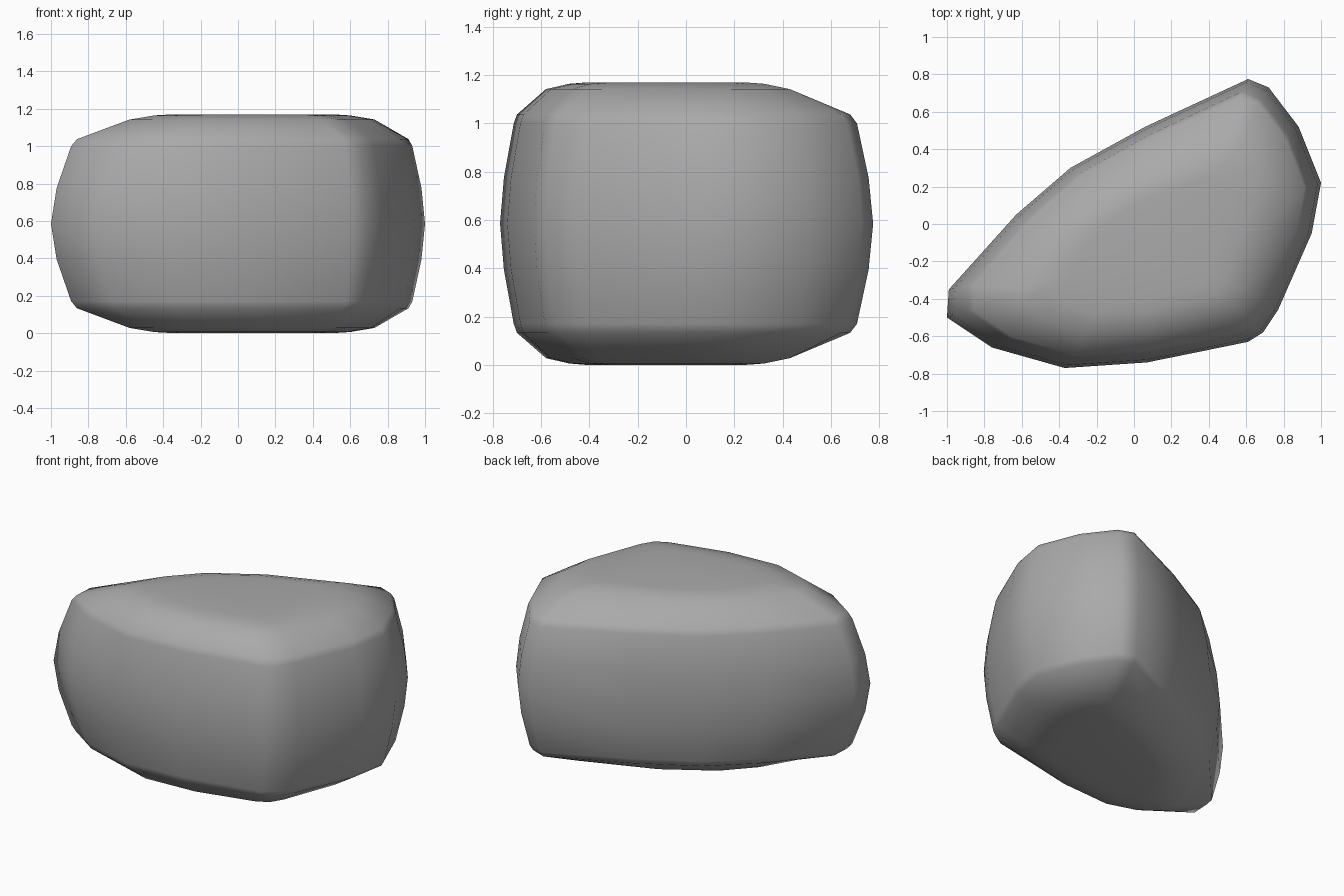
import bpy, bmesh

if "Cube" in bpy.data.objects:
    bpy.data.objects.remove(bpy.data.objects["Cube"])

# Widest outline at mid height, and the matching edge of the flat top/bottom
girth = [(-.99, -.35), (-.63, .05), (-.34, .30), (.06, .52), (.61, .775), (.72, .73),
         (.88, .52), (1.0, .22), (.95, -.05), (.77, -.46), (.69, -.58), (.61, -.63),
         (.07, -.74), (-.37, -.77), (-.76, -.66), (-1.0, -.50)]
plateau = [(-.58, -.34), (-.45, -.12), (-.28, .06), (.03, .25), (.50, .43), (.58, .43),
           (.68, .33), (.73, .19), (.71, .0), (.58, -.35), (.53, -.43), (.45, -.47),
           (.08, -.56), (-.27, -.58), (-.46, -.52), (-.58, -.43)]
MID = 0.585
# Shoulder outline: girth drawn in slightly
shoulder = [(x * .912 + .02, y * .92 - .005) for x, y in girth]


def mix(a, b, t):
    return [(p[0] + (q[0] - p[0]) * t, p[1] + (q[1] - p[1]) * t) for p, q in zip(a, b)]


centre = [(.08, -.1)] * len(girth)
half = [(girth, 0), (mix(girth, shoulder, .28), .19), (shoulder, .415),
        (mix(shoulder, plateau, .10), .452), (plateau, .557),
        (mix(plateau, centre, .20), .579), (mix(plateau, centre, .35), .585)]
levels = [(o, -h) for o, h in reversed(half[1:])] + half

# Rock: stacked outlines, mirrored about mid height
bm = bmesh.new()
rings = [[bm.verts.new((x, y, MID + h)) for x, y in o] for o, h in levels]
n = len(girth)
for a, b in zip(rings, rings[1:]):
    for i in range(n):
        j = (i + 1) % n
        bm.faces.new((a[i], a[j], b[j], b[i]))
bm.faces.new(rings[0])
bm.faces.new(rings[-1])
bmesh.ops.recalc_face_normals(bm, faces=bm.faces)
for f in bm.faces:
    f.smooth = True
mesh = bpy.data.meshes.new("rock")
bm.to_mesh(mesh)
bm.free()
rock = bpy.data.objects.new("rock", mesh)
bpy.context.collection.objects.link(rock)

# Dark grey stone
stone = bpy.data.materials.new("stone")
stone.diffuse_color = (.40, .40, .40, 1)
stone.use_nodes = True
stone.node_tree.nodes["Principled BSDF"].inputs["Base Color"].default_value = stone.diffuse_color
mesh.materials.append(stone)
